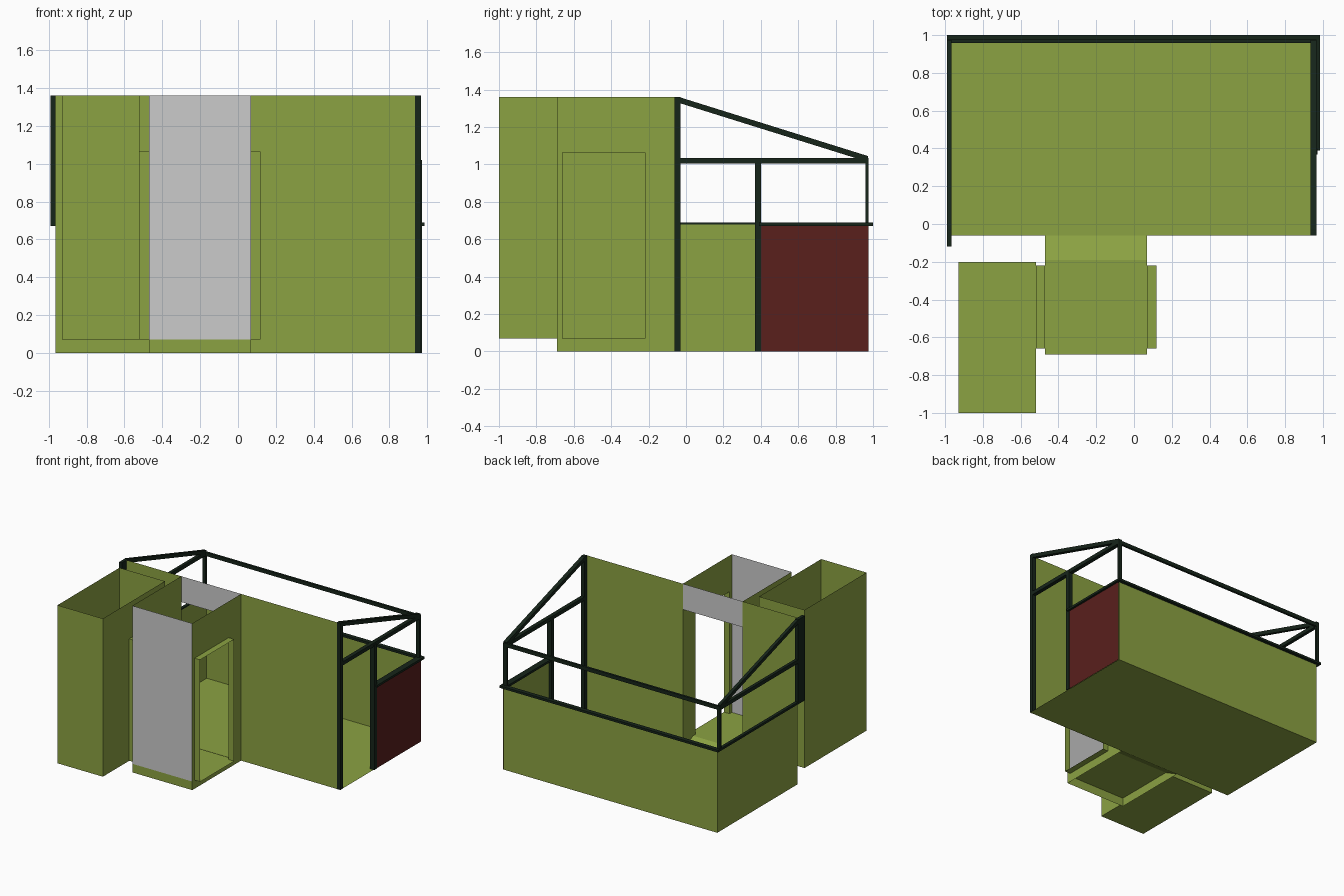
import bpy, bmesh
from mathutils import Vector

if "Cube" in bpy.data.objects:
    bpy.data.objects.remove(bpy.data.objects["Cube"])


def material(name, rgb):
    m = bpy.data.materials.new(name)
    m.diffuse_color = (*rgb, 1)
    m.use_nodes = True
    m.node_tree.nodes["Principled BSDF"].inputs["Base Color"].default_value = m.diffuse_color
    return m


GREEN = material("green", (0.26, 0.36, 0.055))
BLACK = material("black", (0.008, 0.018, 0.01))
RED = material("red", (0.1, 0.014, 0.012))


def finish(name, bm, mat):
    bmesh.ops.remove_doubles(bm, verts=bm.verts, dist=1e-5)
    mesh = bpy.data.meshes.new(name)
    bm.to_mesh(mesh)
    bm.free()
    if mat:
        mesh.materials.append(mat)
    ob = bpy.data.objects.new(name, mesh)
    bpy.context.collection.objects.link(ob)
    return ob


def add_rect(bm, axis, at, u, v):
    """Rectangle across an axis; u and v are ranges on the other two axes."""
    pts = []
    for a, b in ((u[0], v[0]), (u[1], v[0]), (u[1], v[1]), (u[0], v[1])):
        c = [a, b]
        c.insert("xyz".index(axis), at)
        pts.append(bm.verts.new(c))
    bm.faces.new(pts)


def panel(name, axis, at, u, v, mat=GREEN, hole=None):
    """Thin wall or floor, with an optional doorway (u0, u1, top) from its bottom edge."""
    bm = bmesh.new()
    if hole:
        h0, h1, top = hole
        add_rect(bm, axis, at, (u[0], h0), v)
        add_rect(bm, axis, at, (h0, h1), (top, v[1]))
        add_rect(bm, axis, at, (h1, u[1]), v)
    else:
        add_rect(bm, axis, at, u, v)
    return finish(name, bm, mat)


def beam(name, x, p, q, t):
    """Bar of x range, running from p to q in (y, z), with thickness t."""
    p, q = Vector(p), Vector(q)
    n = (q - p).orthogonal().normalized() * t / 2
    bm = bmesh.new()
    ring = [bm.verts.new((x[0], c.x, c.y)) for c in (p + n, p - n, q - n, q + n)]
    face = bm.faces.new(ring)
    ext = bmesh.ops.extrude_face_region(bm, geom=[face])
    bmesh.ops.translate(bm, vec=(x[1] - x[0], 0, 0),
                        verts=[g for g in ext["geom"] if isinstance(g, bmesh.types.BMVert)])
    bmesh.ops.recalc_face_normals(bm, faces=bm.faces)
    return finish(name, bm, BLACK)


W, F, B = 0.965, -0.06, 0.975      # room half width, front and back
H, S, M = 1.36, 0.68, 1.02         # wall top, sill and middle rail heights
L0, L1, FL = -0.47, 0.07, 0.07     # lobby sides and raised floor
LF = -0.69                         # lobby front
D0, D1 = -0.66, -0.22              # side doorway range

# Main room
panel("room_floor", "z", 0, (-W, W), (F, B))
panel("front_wall_left", "y", F, (-W, L0), (0, H))
panel("front_wall_right", "y", F, (L1, W), (0, H))
panel("front_lintel", "y", F, (L0, L1), (1.15, H), None)
panel("back_wall", "y", B, (-W, W), (0, S))
panel("left_wall", "x", -W, (F, B), (0, S))
panel("right_wall", "x", 0.955, (0.39, B), (0, S))
panel("red_panel", "x", 0.968, (0.39, B), (0, S), RED)

# Lobby with skirt, floor and ramp into the room
panel("lobby_floor", "z", FL, (L0, L1), (LF, -0.19))
bm = bmesh.new()
bm.faces.new([bm.verts.new(c) for c in
              ((L0, -0.19, FL), (L1, -0.19, FL), (L1, F, 0), (L0, F, 0))])
finish("lobby_ramp", bm, GREEN)
panel("lobby_front", "y", LF, (L0, L1), (FL, H), None)
panel("lobby_front_skirt", "y", LF, (L0, L1), (0, FL))
for side, x in (("left", L0), ("right", L1)):
    panel(f"lobby_{side}_wall", "x", x, (LF, F), (FL, H), hole=(D0, D1, 1.065))
    panel(f"lobby_{side}_skirt", "x", x, (LF, F), (0, FL))

# Door linings either side of the lobby
for side, x in (("left", (-0.52, L0)), ("right", (L1, 0.12))):
    bm = bmesh.new()
    for y in (D0, D1):
        add_rect(bm, "y", y, x, (FL, 1.065))
    for z in (FL, 1.065):
        add_rect(bm, "z", z, x, (D0, D1))
    finish(f"{side}_door_lining", bm, GREEN)

# Open-topped side closet
C0, C1, CF, CB = -0.93, -0.52, -1.0, -0.2
panel("closet_floor", "z", FL, (C0, C1), (CF, CB))
panel("closet_left", "x", C0, (CF, CB), (FL, H))
panel("closet_right", "x", C1, (CF, CB), (FL, H), hole=(D0, D1, 1.065))
panel("closet_front", "y", CF, (C0, C1), (FL, H))
panel("closet_back", "y", CB, (C0, C1), (FL, H))

# Side frames
for side, x in (("right", (0.935, 0.967)), ("left", (-0.99, -W))):
    beam(f"{side}_sloped_beam", x, (-0.045, 1.347), (0.97, M + 0.01), 0.03)
    beam(f"{side}_middle_rail", x, (-0.045, M), (0.97, M), 0.03)
    beam(f"{side}_back_post", x, (0.967, S), (0.967, M), 0.017)
beam("right_front_post", (0.935, 0.967), (-0.045, 0), (-0.045, H), 0.032)
beam("right_middle_post", (0.935, 0.972), (0.385, 0), (0.385, M), 0.032)
beam("left_front_post", (-0.99, -W), (-0.075, S - 0.01), (-0.075, H), 0.09)
beam("right_sill", (0.935, 0.985), (0.39, S), (1.0, S), 0.018)
beam("left_sill", (-0.99, -W), (-0.12, S), (1.0, S), 0.018)

# Back rails
beam("back_sill", (-0.99, 0.985), (0.965, S), (1.0, S), 0.018)
beam("back_top_rail", (-0.99, 0.967), (0.958, M), (0.976, M), 0.03)
